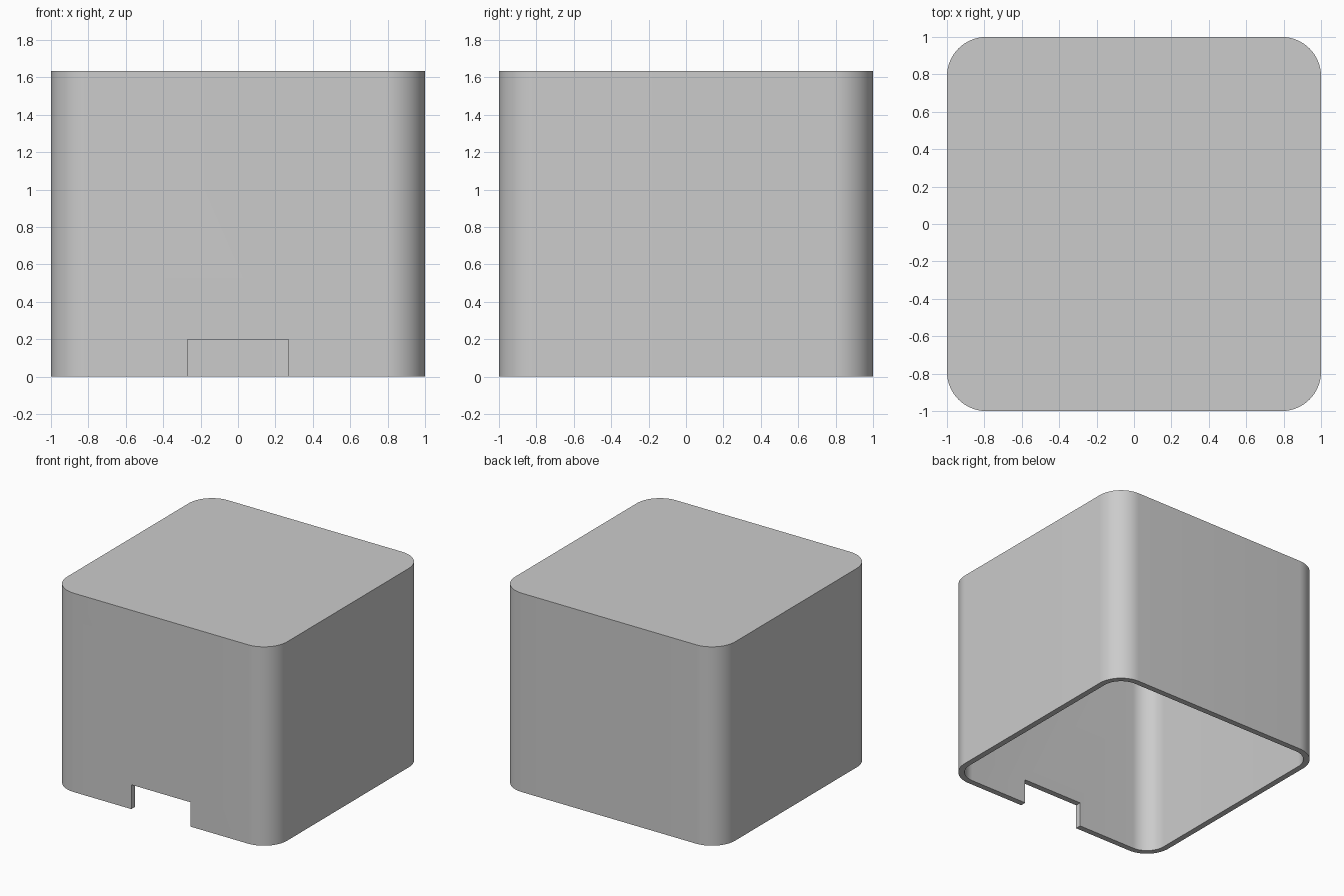
import bpy
import bmesh
from math import cos, sin, pi, radians

HEIGHT = 1.634
WALL = 0.047
RADIUS = 0.21
NOTCH_WIDTH = 0.54
NOTCH_HEIGHT = 0.2
STEPS = 16  # segments per rounded corner

if "Cube" in bpy.data.objects:
    bpy.data.objects.remove(bpy.data.objects["Cube"], do_unlink=True)

grey = bpy.data.materials.new("plain grey")
grey.use_nodes = True
colour = (0.6, 0.6, 0.6, 1)
grey.diffuse_color = colour
grey.node_tree.nodes["Principled BSDF"].inputs["Base Color"].default_value = colour


def add_object(name, bm):
    bmesh.ops.recalc_face_normals(bm, faces=bm.faces)
    mesh = bpy.data.meshes.new(name)
    bm.to_mesh(mesh)
    bm.free()
    mesh.materials.append(grey)
    obj = bpy.data.objects.new(name, mesh)
    bpy.context.collection.objects.link(obj)
    return obj


def rounded_block(name, half, radius, bottom, top):
    """Square prism with rounded upright edges."""
    bm = bmesh.new()
    centre = half - radius
    ring = []
    for corner, (sx, sy) in enumerate([(1, 1), (-1, 1), (-1, -1), (1, -1)]):
        for i in range(STEPS + 1):
            a = (corner + i / STEPS) * pi / 2
            ring.append(bm.verts.new((sx * centre + radius * cos(a),
                                      sy * centre + radius * sin(a), bottom)))
    base = bm.faces.new(ring)
    side = bmesh.ops.extrude_face_region(bm, geom=[base], use_keep_orig=True)
    lifted = [v for v in side["geom"] if isinstance(v, bmesh.types.BMVert)]
    bmesh.ops.translate(bm, verts=lifted, vec=(0, 0, top - bottom))
    return add_object(name, bm)


def cut(target, cutter):
    """Subtract the cutter, then remove it."""
    cutter.hide_render = True
    mod = target.modifiers.new("cut", "BOOLEAN")
    mod.operation = "DIFFERENCE"
    mod.solver = "EXACT"
    mod.object = cutter
    bpy.ops.object.select_all(action="DESELECT")
    bpy.context.view_layer.objects.active = target
    target.select_set(True)
    bpy.ops.object.modifier_apply(modifier=mod.name)
    bpy.data.objects.remove(cutter, do_unlink=True)


# Outer cover
cover = rounded_block("cover", 1, RADIUS, 0, HEIGHT)

# Hollow inside, open at the bottom
cut(cover, rounded_block("cavity_cutter", 1 - WALL, RADIUS - WALL, -0.2, HEIGHT - WALL))

# Slot at the foot of the front wall
bm = bmesh.new()
bmesh.ops.create_cube(bm, size=1)
bmesh.ops.scale(bm, verts=bm.verts, vec=(NOTCH_WIDTH, 0.3, NOTCH_HEIGHT * 2))
bmesh.ops.translate(bm, verts=bm.verts, vec=(0, -1, 0))
cut(cover, add_object("slot_cutter", bm))

bpy.ops.object.shade_smooth_by_angle(angle=radians(30))
